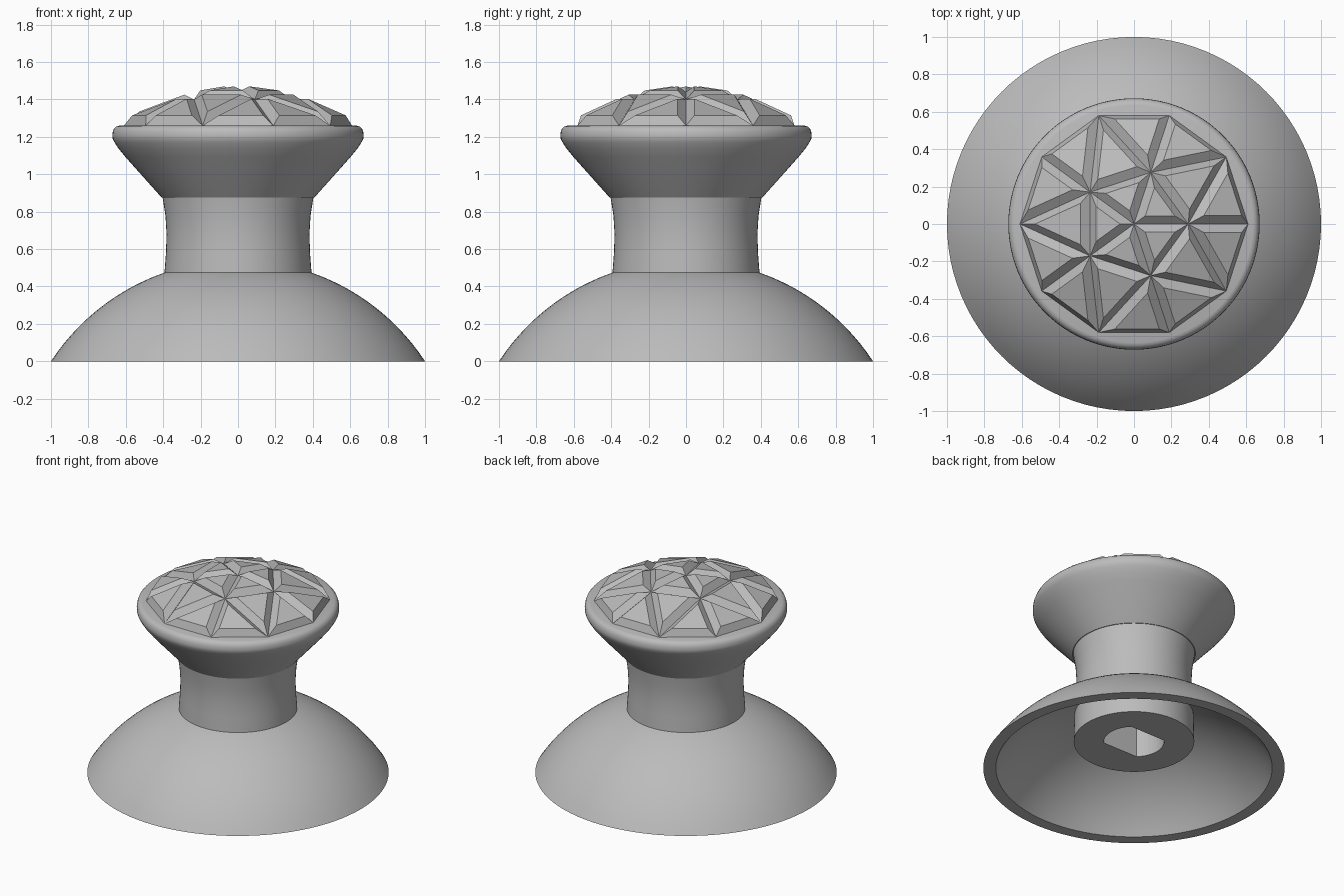
import bpy, bmesh
from math import sin, cos, pi, sqrt, radians

if "Cube" in bpy.data.objects:
    bpy.data.objects.remove(bpy.data.objects["Cube"])

grey = bpy.data.materials.new("plain grey")
grey.use_nodes = True
grey.diffuse_color = (0.5, 0.5, 0.5, 1)
grey.node_tree.nodes["Principled BSDF"].inputs["Base Color"].default_value = (0.5, 0.5, 0.5, 1)


def finish(name, bm, recalc=True):
    if recalc:
        bmesh.ops.recalc_face_normals(bm, faces=bm.faces)
    mesh = bpy.data.meshes.new(name)
    bm.to_mesh(mesh)
    bm.free()
    mesh.materials.append(grey)
    obj = bpy.data.objects.new(name, mesh)
    bpy.context.collection.objects.link(obj)
    return obj


def make_active(obj):
    bpy.ops.object.select_all(action="DESELECT")
    obj.select_set(True)
    bpy.context.view_layer.objects.active = obj


def smooth(obj):
    make_active(obj)
    bpy.ops.object.shade_smooth_by_angle(angle=radians(35))


def lathe(name, profile, closed=False, steps=96):
    """Revolve (radius, height) points about the z axis."""
    bm = bmesh.new()
    verts = [bm.verts.new((r, 0, z)) for r, z in profile]
    pairs = list(zip(verts, verts[1:]))
    if closed:
        pairs.append((verts[-1], verts[0]))
    edges = [bm.edges.new(p) for p in pairs]
    bmesh.ops.spin(bm, geom=verts + edges, cent=(0, 0, 0), axis=(0, 0, 1),
                   angle=2 * pi, steps=steps)
    bmesh.ops.remove_doubles(bm, verts=bm.verts, dist=1e-4)
    return finish(name, bm)


# Domed skirt: a shell between two concentric spheres
CENTRE = -0.655


def arc(r_start, r_end, r_base, count=20):
    ball = r_base ** 2 + CENTRE ** 2
    radii = [r_start + (r_end - r_start) * i / count for i in range(count + 1)]
    return [(r, max(0, sqrt(ball - r * r) + CENTRE)) for r in radii]


smooth(lathe("dome_skirt", arc(0.3, 1, 1) + arc(0.917, 0.3, 0.917), closed=True))

# Waisted stem, running down inside the dome
stem = lathe("stem", [(0, 0.2), (0.4, 0.2), (0.393, 0.475), (0.385, 0.58), (0.382, 0.68),
                      (0.388, 0.78), (0.403, 0.875), (0, 0.875)])

# Socket with two flats, cut up into the stem
bm = bmesh.new()
ring = [bm.verts.new((0.2 * cos(a), max(-0.141, min(0.141, 0.2 * sin(a))), 0.1))
        for a in (2 * pi * i / 48 for i in range(48))]
base = bm.faces.new(ring)
top = bmesh.ops.extrude_face_region(bm, geom=[base])["geom"]
bmesh.ops.translate(bm, vec=(0, 0, 0.6),
                    verts=[g for g in top if isinstance(g, bmesh.types.BMVert)])
cutter = finish("socket_cutter", bm)
cutter.hide_render = True
make_active(stem)
cut = stem.modifiers.new("socket", "BOOLEAN")
cut.operation = "DIFFERENCE"
cut.solver = "EXACT"
cut.object = cutter
bpy.ops.object.modifier_apply(modifier=cut.name)
bpy.data.objects.remove(cutter)
smooth(stem)

# Flared cap with rounded rim
smooth(lathe("cap", [(0, 0.875), (0.408, 0.875), (0.6, 1.09), (0.637, 1.135), (0.66, 1.17),
                     (0.67, 1.19), (0.672, 1.205), (0.67, 1.225), (0.664, 1.242),
                     (0.652, 1.254), (0.635, 1.26), (0, 1.26)]))

# Faceted grip: a triangulated dome with each triangle raised and inset
bm = bmesh.new()


def circle(count, radius, z):
    return [bm.verts.new((radius * cos(2 * pi * i / count), radius * sin(2 * pi * i / count), z))
            for i in range(count)]


peak = bm.verts.new((0, 0, 1.44))
inner = circle(5, 0.29, 1.4)
outer = circle(10, 0.61, 1.26)
for k in range(5):
    a, b = inner[k], inner[(k + 1) % 5]
    o1, o2, o3 = (outer[(2 * k + j) % 10] for j in range(3))
    for tri in ((peak, a, b), (a, o1, o2), (a, o2, b), (b, o2, o3)):
        bm.faces.new(tri)
bm.normal_update()
bmesh.ops.inset_individual(bm, faces=bm.faces[:], thickness=0.04, depth=0.042,
                           use_even_offset=True)
finish("faceted_grip", bm, recalc=False)
